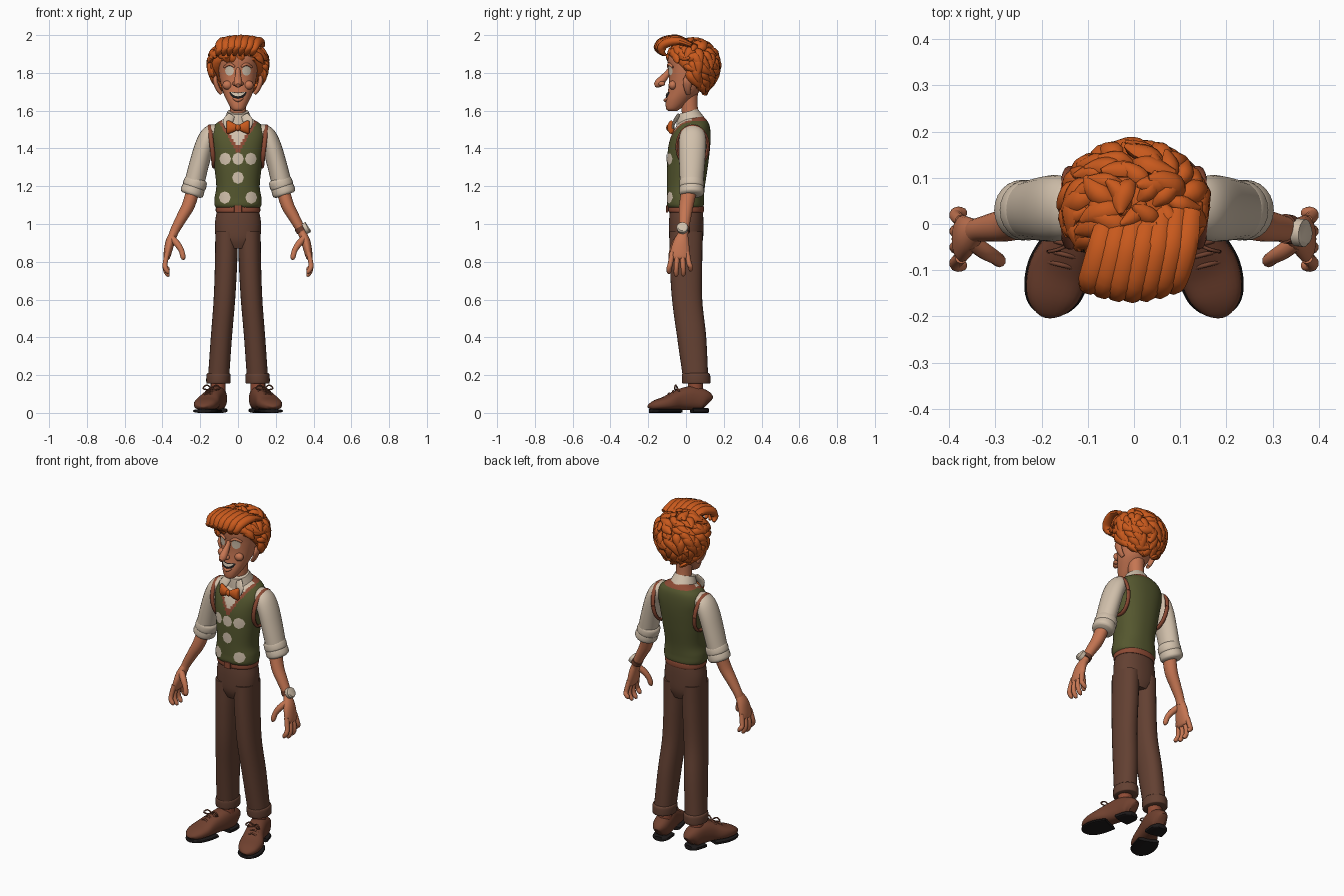
import bpy, bmesh, math, random
from mathutils import Vector
from mathutils.bvhtree import BVHTree

if "Cube" in bpy.data.objects:
    bpy.data.objects.remove(bpy.data.objects["Cube"])
random.seed(4)


def material(name, r, g, b):
    m = bpy.data.materials.new(name)
    m.use_nodes = True
    m.diffuse_color = (r, g, b, 1)
    node = m.node_tree.nodes["Principled BSDF"]
    node.inputs["Base Color"].default_value = (r, g, b, 1)
    node.inputs["Roughness"].default_value = .7
    return m


ORANGE = material("orange_hair", .58, .10, .012)
SKIN = material("skin", .56, .18, .085)
CREAM = material("cream_cloth", .64, .53, .41)
GREEN = material("olive_wool", .09, .095, .028)
BROWN = material("brown_trousers", .125, .052, .032)
LEATHER = material("shoe_leather", .16, .052, .028)
RUST = material("rust_trim", .27, .07, .035)
DARK = material("dark_sole", .012, .01, .01)


def finish(name, bm, *mats):
    bmesh.ops.recalc_face_normals(bm, faces=bm.faces)
    mesh = bpy.data.meshes.new(name)
    bm.to_mesh(mesh)
    bm.free()
    for m in mats:
        mesh.materials.append(m)
    mesh.shade_smooth()
    mesh.set_sharp_from_angle(angle=math.radians(45))
    obj = bpy.data.objects.new(name, mesh)
    bpy.context.scene.collection.objects.link(obj)
    return obj


def spline(pts, steps):
    """Smooth sections (x, y, z, radius along ref, radius across)."""
    pts = [tuple(q) if len(q) == 5 else (*q, q[3]) for q in pts]
    out = []
    for i in range(len(pts) - 1):
        a, b, c, d = pts[max(i - 1, 0)], pts[i], pts[i + 1], pts[min(i + 2, len(pts) - 1)]
        for k in range(steps):
            t = k / steps
            out.append([.5 * (2 * q + (r - p) * t + (2 * p - 5 * q + 4 * r - s) * t * t
                              + (3 * q - p - 3 * r + s) * t ** 3)
                        for p, q, r, s in zip(a, b, c, d)])
    return out + [list(pts[-1])]


def tube(name, pts, mat, ref=(0, 1, 0), n=16, steps=4, level=False, power=1, bm=None):
    """Loft elliptical rings along a path; level keeps the rings horizontal."""
    own = bm is None
    bm = bm or bmesh.new()
    secs = spline(pts, steps)
    rings = []
    for i, s in enumerate(secs):
        u, v = Vector((0, 1, 0)), Vector((1, 0, 0))
        if not level:
            lo, hi = secs[max(i - 1, 0)], secs[min(i + 1, len(secs) - 1)]
            t = (Vector(hi[:3]) - Vector(lo[:3])).normalized()
            u = Vector(ref)
            u = (u - t * u.dot(t)).normalized()
            v = t.cross(u)
        ring = []
        for k in range(n):
            a = math.tau * k / n
            ca, sa = (math.copysign(abs(f) ** power, f) for f in (math.cos(a), math.sin(a)))
            ring.append(bm.verts.new(Vector(s[:3]) + u * ca * max(s[3], .001) + v * sa * max(s[4], .001)))
        rings.append(ring)
    for r, q in zip(rings, rings[1:]):
        for k in range(n):
            bm.faces.new((r[k], r[k - 1], q[k - 1], q[k]))
    bm.faces.new(rings[0])
    bm.faces.new(rings[-1])
    return finish(name, bm, mat) if own else None


def slab(z, half, y0, y1):
    return (0, (y0 + y1) / 2, z, (y1 - y0) / 2, half)


def ball(name, centre, size, mat):
    bm = bmesh.new()
    bmesh.ops.create_uvsphere(bm, u_segments=20, v_segments=12, radius=1)
    for v in bm.verts:
        v.co = Vector(c + s * q for c, s, q in zip(centre, size, v.co))
    return finish(name, bm, mat)


def plate(name, target, cx, cz, w, h, mat, lift=.004, bend=0, n=20):
    """Thin oval patch laid on the front of a target."""
    bm = bmesh.new()
    bm.from_mesh(target.data)
    tree = BVHTree.FromBMesh(bm)
    bm.free()
    bm = bmesh.new()

    def drop(r, a):
        x, z = r * w * math.cos(a), r * h * math.sin(a)
        start = Vector((cx + x, -1, cz + z + bend * x * x))
        hit = tree.ray_cast(start, Vector((0, 1, 0)))[0]
        return bm.verts.new((hit or start) - Vector((0, lift, 0)))
    rings = [[drop(j / 4, math.tau * k / n) for k in range(n)] for j in range(1, 5)]
    mid = drop(0, 0)
    for k in range(n):
        bm.faces.new((mid, rings[0][k - 1], rings[0][k]))
        for r, q in zip(rings, rings[1:]):
            bm.faces.new((r[k], r[k - 1], q[k - 1], q[k]))
    return finish(name, bm, mat)


# Vest with shirt front and neck trim coloured by rule
vest = tube("vest", [slab(1.08, .11, -.085, .085), slab(1.1, .124, -.1, .094), slab(1.14, .124, -.1, .095),
                     slab(1.2, .115, -.1, .1), slab(1.3, .125, -.1, .115), slab(1.4, .138, -.095, .127),
                     slab(1.47, .145, -.077, .13), slab(1.52, .128, -.05, .125), slab(1.55, .088, -.025, .11),
                     slab(1.57, .05, 0, .09)], GREEN, n=96, steps=9, level=True, power=.88)
vest.data.materials.append(RUST)
vest.data.materials.append(CREAM)
for f in vest.data.polygons:
    x, y, z = f.center
    v = z - 1.375 - 1.6 * abs(x) if y < .03 else z - 1.545
    f.material_index = 0 if v < 0 else 1 if v < .03 else 2
for x, z in ((-.068, 1.345), (0, 1.345), (.068, 1.345), (0, 1.245), (-.07, 1.14), (.07, 1.14)):
    plate("vest_spot", vest, x, z, .031, .033, CREAM, n=8)

# Collar, neck and bow tie
tube("collar", [(0, .03, 1.52, .085, .085), (0, .018, 1.56, .07, .07), (0, .008, 1.595, .056, .056)], CREAM, n=32)
tube("neck", [(0, .035, 1.52, .045), (0, .02, 1.6, .043), (0, .015, 1.72, .048)], SKIN, n=24)
for s in (-1, 1):
    tube("collar_flap", [(s * .035, -.04, 1.575, .008, .02), (s * .055, -.062, 1.54, .008, .026),
                         (s * .062, -.07, 1.505, .005, .006)], CREAM)
    tube("bow_wing", [(0, -.085, 1.51, .01, .012), (s * .03, -.083, 1.511, .017, .027),
                      (s * .052, -.078, 1.512, .018, .036), (s * .061, -.077, 1.512, .008, .03)], ORANGE)
ball("bow_knot", (0, -.092, 1.51), (.014, .013, .018), ORANGE)

# Trousers and belt
tube("trouser_seat", [slab(.87, .075, -.07, .075), slab(.92, .115, -.088, .09), slab(1, .122, -.09, .092),
                      slab(1.06, .113, -.086, .09), slab(1.08, .108, -.08, .085)], BROWN, n=40, level=True, power=.9)
tube("belt", [slab(1.062, .115, -.09, .092), slab(1.07, .118, -.094, .095), slab(1.09, .117, -.094, .095),
              slab(1.1, .113, -.09, .09)], RUST, n=40, level=True, power=.9)
tube("belt_buckle", [(0, -.1, 1.062, .006, .02), (0, -.1, 1.098, .006, .02)], RUST, power=.4)
for s in (-1, 1):
    def side(*pts):
        return [(s * q[0], *q[1:]) for q in pts]
    tube("trouser_leg", side((.104, .052, .17, .066, .056), (.088, .03, .4, .077, .056), (.072, .006, .6, .08, .057),
                             (.063, 0, .8, .086, .059), (.06, 0, .96, .088, .06)),
         BROWN, n=28, steps=6, level=True, power=.9)
    tube("trouser_cuff", side((.104, .054, .155, .07, .06), (.104, .054, .162, .075, .064),
                              (.103, .053, .2, .075, .064), (.103, .053, .21, .068, .058)), BROWN, n=28, level=True)
    tube("sock", side((.105, .05, .1, .04), (.105, .05, .18, .04)), RUST)

    # Shoe, sole and laces
    outline = ((.118, .1, .09, .022), (.095, .103, .122, .045), (.03, .115, .142, .052), (-.04, .138, .122, .055),
               (-.1, .162, .09, .066), (-.155, .177, .07, .058), (-.187, .183, .05, .036), (-.196, .184, .035, .012))
    up = (0, 0, 1)
    tube("shoe", side(*[(x, y, (.014 + top) / 2, (top - .014) / 2, w) for y, x, top, w in outline]),
         LEATHER, up, n=24, power=.8)
    tube("shoe_heel", side(*[(x, y, .013, .013, w + .003) for y, x, top, w in outline[:3]]), DARK, up, power=.6)
    tube("shoe_sole", side(*[(x, y, .01, .01, w + .004) for y, x, top, w in outline[3:]]), DARK, up, power=.6)
    for k in range(3):
        y, z = -.045 - .022 * k, .128 - .012 * k
        x = .14 + .008 * k
        tube("shoe_lace", side((x - .032, y - .008, z - .016, .005), (x, y, z, .005),
                               (x + .032, y + .008, z - .016, .005)), LEATHER, up, n=8)
    for d in (-1, 1):
        tube("lace_bow", side((.14, -.045, .13, .004), (.14 + d * .025, -.055, .147, .004),
                              (.14 + d * .046, -.06, .13, .004), (.14 + d * .02, -.055, .122, .004)),
             LEATHER, up, n=8)

    # Sleeve, rolled cuff and armhole trim
    tube("sleeve", side((.105, .035, 1.495, .045, .035), (.145, .035, 1.475, .066, .048), (.175, .034, 1.42, .072, .051),
                        (.205, .032, 1.32, .068, .052), (.23, .03, 1.22, .062, .053)), CREAM, n=24)
    for k in range(2):
        z, x = 1.2 - .035 * k, .23 + .012 * k
        tube("rolled_cuff", side((x - .012, .03, z + .042, .055, .05), (x - .008, .03, z + .03, .064, .06),
                                 (x + .002, .03, z, .065, .062), (x + .006, .03, z - .012, .056, .05)), CREAM, n=24)
    loop = [math.tau * k / 16 for k in range(17)]
    tube("armhole_trim", side(*[(.138 + .012 * math.sin(a), .035 + .082 * math.cos(a), 1.41 + .108 * math.sin(a),
                                 .012, .009) for a in loop]), RUST, (1, 0, 0), n=10, steps=2)

    # Forearm, hand and fingers
    tube("forearm", side((.232, .02, 1.2, .042, .036), (.262, .002, 1.1, .038, .034), (.3, -.006, 1.03, .032, .029),
                         (.335, -.012, .965, .026, .024), (.348, -.018, .93, .028, .022)), SKIN, n=20)
    tube("palm", side((.34, -.014, .955, .024, .02), (.358, -.024, .91, .04, .024), (.37, -.031, .86, .05, .022),
                      (.378, -.033, .822, .047, .017), (.38, -.033, .812, .03, .008)), SKIN, n=20)
    for k in range(4):
        y, spread = -.072 + .026 * k, (-1.5 + k) * .012
        drop = (.015, 0, .003, .028)[k]
        tube("finger", side((.374, y, .85, .014), (.386, y + spread * .6, .79, .0135),
                            (.384, y + spread, .755 + drop * .7, .013), (.372, y + spread, .732 + drop, .012),
                            (.366, y + spread, .722 + drop, .005)), SKIN, n=10)
    tube("thumb", side((.35, -.04, .925, .018), (.322, -.06, .895, .018), (.3, -.073, .86, .015),
                       (.291, -.08, .825, .014), (.289, -.083, .81, .005)), SKIN, n=10)

    # Ears
    tube("ear", side((.088, .012, 1.69, .012, .01), (.106, .008, 1.715, .018, .012), (.12, .008, 1.755, .025, .013),
                     (.118, .01, 1.785, .014, .008)), SKIN)

# Watch on the left wrist
tube("watch_strap", [(.326, -.01, .982, .032, .029), (.338, -.012, .96, .032, .029)], LEATHER, n=20)
tube("watch_face", [(.352, -.018, .974, .03), (.37, -.02, .983, .03), (.373, -.02, .985, .024)], CREAM, n=20, steps=1)

# Head and face
head = tube("head", [slab(1.597, .016, -.09, -.05), slab(1.61, .035, -.105, -.03), slab(1.65, .058, -.107, .02),
                     slab(1.7, .08, -.096, .07), slab(1.76, .095, -.09, .1), slab(1.82, .104, -.092, .12),
                     slab(1.88, .104, -.098, .12), slab(1.93, .085, -.08, .1), slab(1.96, .04, -.03, .06)],
            SKIN, n=40, steps=6, level=True, power=.95)
tube("nose", [(0, -.08, 1.825, .012, .012), (0, -.1, 1.795, .016, .014), (0, -.128, 1.762, .022, .021),
              (0, -.148, 1.743, .022, .022), (0, -.166, 1.734, .01, .01)], SKIN)
plate("mouth", head, 0, 1.677, .045, .019, DARK, bend=9)
plate("teeth", head, 0, 1.684, .038, .008, CREAM, .007, 9)
tube("lower_lip", [(-.032, -.088, 1.672, .005), (0, -.11, 1.655, .009), (.032, -.088, 1.672, .005)], SKIN, (0, 0, 1))
for s in (-1, 1):
    ball("nostril", (s * .018, -.128, 1.743), (.013, .018, .013), SKIN)
    ball("cheek", (s * .056, -.07, 1.735), (.026, .022, .024), SKIN)
    plate("eye", head, s * .045, 1.812, .023, .027, CREAM)
    tube("eyelid", [(s * .018, -.096, 1.832, .006), (s * .045, -.09, 1.846, .008), (s * .074, -.07, 1.83, .006)],
         SKIN, (0, 0, 1))


# Hair: a cap covered in curled locks
def scalp(d, lift=0):
    d = d.normalized()
    p = Vector((d.x * (.142 + lift), .035 + d.y * (.125 + lift), 1.85 + d.z * ((.115 if d.z > 0 else .15) + lift)))
    p.y = max(p.y, -.04 - d.z * (.25 if d.z > 0 else .15))
    return p


bm = bmesh.new()
bmesh.ops.create_uvsphere(bm, u_segments=32, v_segments=20, radius=1)
for v in bm.verts:
    v.co = scalp(v.co)
count = 170
for i in range(count):
    z = 1 - 1.85 * (i + .5) / count
    a = i * 2.39996
    r = math.sqrt(1 - z * z)
    d = Vector((r * math.cos(a), r * math.sin(a), z))
    if d.y < -.3 and z < .3:
        continue
    flow = Vector((-.5 * d.y, .5 * d.x, -.7)) + Vector(random.uniform(-.6, .6) for _ in range(3))
    flow = (flow - d * flow.dot(d)).normalized()
    bend = d.cross(flow) * random.uniform(-.25, .25)
    size = random.uniform(.8, 1.25)
    lock = [(*scalp(d + flow * t * size + bend * t * t * 4, lift), h * size, w * size)
            for t, lift, h, w in ((-.15, -.004, .006, .008), (.05, .008, .015, .021),
                                  (.27, .012, .014, .019), (.45, .022, .004, .005))]
    tube("lock", lock, None, d, n=8, steps=3, bm=bm)
# Swept quiff over the forehead
for i in range(7):
    x = .095 - .03 * i
    reach = .03 * math.sin(math.pi * (i + 1) / 8)
    tube("lock", [(x + .03, .03, 1.945, .012, .02), (x + .015, -.045, 1.962 + reach * .6, .022, .03),
                  (x - .005, -.105 - reach * .8, 1.945 + reach * .6, .024, .03),
                  (x - .015, -.118 - reach, 1.91 + reach * .5, .018, .022),
                  (x - .025, -.1 - reach * .6, 1.893, .006, .008)], None, (0, 0, 1), n=10, bm=bm)
finish("hair", bm, ORANGE)
